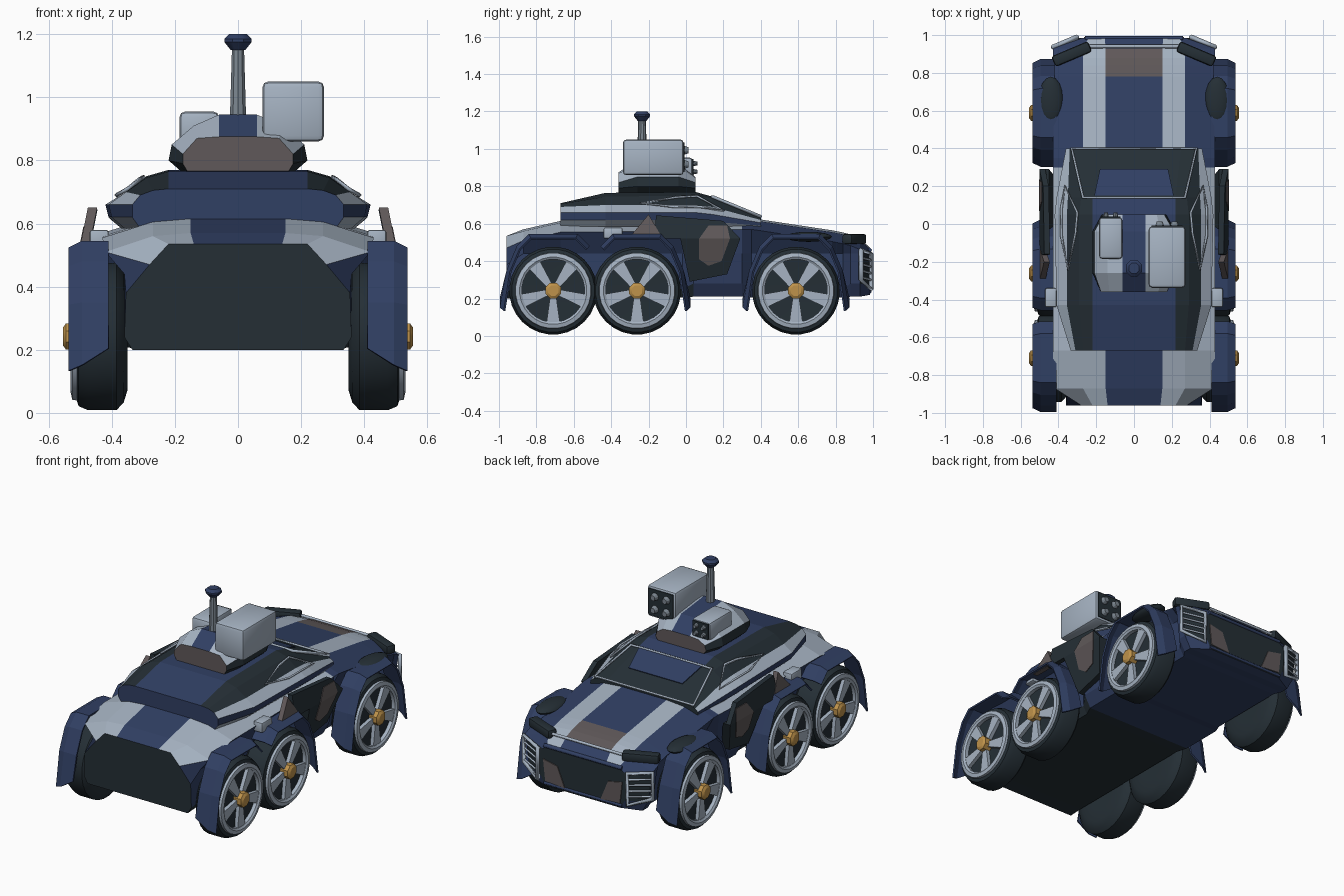
import bpy, bmesh, math
from mathutils import Vector, Matrix

if "Cube" in bpy.data.objects:
    bpy.data.objects.remove(bpy.data.objects["Cube"])

PALETTE = {
    "navy": (.03, .05, .125), "light_grey": (.38, .45, .54), "dark_slate": (.018, .028, .036),
    "taupe": (.115, .098, .1), "gold": (.52, .29, .07), "mid_grey": (.2, .24, .28),
}
NAMES = list(PALETTE)
MATS = []
for mat_name, rgb in PALETTE.items():
    mat = bpy.data.materials.new(mat_name)
    mat.use_nodes = True
    mat.diffuse_color = (*rgb, 1)
    mat.node_tree.nodes["Principled BSDF"].inputs["Base Color"].default_value = (*rgb, 1)
    MATS.append(mat)


def finish(name, bm, colour="navy", smooth=False):
    """Turn a bmesh into an object; a colour of None keeps per-face materials."""
    bmesh.ops.recalc_face_normals(bm, faces=bm.faces[:])
    mesh = bpy.data.meshes.new(name)
    bm.to_mesh(mesh)
    bm.free()
    ob = bpy.data.objects.new(name, mesh)
    bpy.context.collection.objects.link(ob)
    for m in (MATS if colour is None else [MATS[NAMES.index(colour)]]):
        mesh.materials.append(m)
    if smooth:
        bpy.ops.object.select_all(action='DESELECT')
        ob.select_set(True)
        bpy.context.view_layer.objects.active = ob
        bpy.ops.object.shade_smooth_by_angle(angle=math.radians(35))
    return ob


def loft(name, sections, rule, ends):
    """Skin mirrored half sections along y; rule(strip, y) gives each strip's colour."""
    bm = bmesh.new()
    rings = []
    for y, half in sections:
        full = half + [(-x, z) for x, z in reversed(half)]
        rings.append([bm.verts.new((x, y, z)) for x, z in full])
    n = len(sections[0][1])
    for j in range(len(rings) - 1):
        mid = (sections[j][0] + sections[j + 1][0]) / 2
        for i in range(2 * n):
            k = (i + 1) % (2 * n)
            f = bm.faces.new((rings[j][i], rings[j][k], rings[j + 1][k], rings[j + 1][i]))
            f.material_index = NAMES.index(rule(i + 1 if i < n else 2 * n - 1 - i, mid))
    for ring, colour in zip((rings[0], rings[-1]), ends):
        bm.faces.new(ring).material_index = NAMES.index(colour)
    return finish(name, bm, None)


def lathe(name, profile, centre, colour, n=28, axis="x", side=1, close=False):
    """Revolve (along, radius) points round the x or z axis."""
    bm = bmesh.new()
    rings = []
    for a, r in profile:
        ring = []
        for i in range(n):
            t = math.tau * (i + .5) / n
            u, v = r * math.cos(t), r * math.sin(t)
            p = (side * a, u, v) if axis == "x" else (u, v, a)
            ring.append(bm.verts.new(Vector(p) + Vector(centre)))
        rings.append(ring)
    pairs = list(zip(rings, rings[1:])) + ([(rings[-1], rings[0])] if close else [])
    for a, b in pairs:
        for i in range(n):
            bm.faces.new((a[i], a[(i + 1) % n], b[(i + 1) % n], b[i]))
    if not close:
        bm.faces.new(rings[0])
        bm.faces.new(rings[-1])
    return finish(name, bm, colour, True)


def prism(name, points, offset, colour):
    bm = bmesh.new()
    face = bm.faces.new([bm.verts.new(p) for p in points])
    moved = bmesh.ops.extrude_face_region(bm, geom=[face])["geom"]
    bmesh.ops.translate(bm, vec=offset, verts=[v for v in moved if isinstance(v, bmesh.types.BMVert)])
    if face.is_valid is False or len(bm.faces) < len(points) + 2:
        bm.faces.new([v for v in bm.verts][:len(points)])
    return finish(name, bm, colour)


def box(name, centre, size, colour, bevel=0, turn=0):
    bm = bmesh.new()
    place = Matrix.Translation(centre) @ Matrix.Rotation(turn, 4, 'Z') @ Matrix.Diagonal((*size, 1))
    bmesh.ops.create_cube(bm, size=1, matrix=place)
    if bevel:
        bmesh.ops.bevel(bm, geom=bm.edges[:], offset=bevel, segments=2, affect='EDGES', profile=.5)
    return finish(name, bm, colour, bool(bevel))


def tube(name, points, radius, colour, cyclic=False):
    curve = bpy.data.curves.new(name, 'CURVE')
    curve.dimensions = '3D'
    curve.bevel_depth, curve.bevel_resolution = radius, 0
    curve.use_fill_caps = True
    spline = curve.splines.new('POLY')
    spline.points.add(len(points) - 1)
    for p, co in zip(spline.points, points):
        p.co = (*co, 1)
    spline.use_cyclic_u = cyclic
    helper = bpy.data.objects.new(name + "_path", curve)
    bm = bmesh.new()
    mesh = bpy.data.meshes.new_from_object(helper)
    bm.from_mesh(mesh)
    bpy.data.objects.remove(helper)
    for f in bm.faces:
        f.material_index = 0
    return finish(name, bm, colour)


# Hull: rear deck, body between the axles, hood and nose
narrow = [(.36, .44), (.36, .25), (.335, .205)]
wide = [(.42, .44), (.4, .28), (.36, .21)]


def deck(y, top, shoulder, lower):
    return y, [(.15, top), (.27, top - .01), (shoulder, top - .06)] + lower


def hull_rule(strip, y):
    if strip == 0:
        return "taupe" if .78 < y < .93 else "navy"
    if strip == 1 or (strip == 2 and y < .2):
        return "light_grey"
    if strip in (3, 4) and y > .93:
        return "dark_slate"
    return "dark_slate" if strip > 4 and y < .1 else "navy"


loft("hull", [
    (-.96, [(.14, .535), (.22, .535), (.28, .47), (.355, .38), (.36, .24), (.335, .2)]),
    deck(-.87, .57, .42, narrow), deck(-.67, .615, .43, narrow), deck(-.02, .62, .43, narrow),
    deck(.04, .62, .43, wide), deck(.3, .63, .43, wide), deck(.35, .63, .43, narrow),
    deck(.78, .565, .42, narrow), deck(.84, .553, .42, narrow), deck(.88, .543, .43, wide),
    deck(.93, .522, .43, wide),
    (.985, [(.155, .47), (.24, .465), (.27, .44), (.29, .4), (.28, .27), (.25, .22)]),
], hull_rule, ("dark_slate", "dark_slate"))

# Cabin with dark upper sides, light waist and dark windscreen
CABIN = ("navy", "dark_slate", "dark_slate", "light_grey", "navy", "light_grey", "navy")
loft("cabin", [
    (-.67, [(.22, .71), (.27, .705), (.31, .69), (.335, .66), (.335, .62), (.31, .585)]),
    (-.43, [(.22, .765), (.29, .745), (.355, .7), (.41, .66), (.4, .62), (.36, .585)]),
    (.05, [(.22, .77), (.29, .75), (.355, .7), (.42, .66), (.41, .62), (.37, .585)]),
    (.14, [(.22, .745), (.28, .735), (.35, .69), (.41, .65), (.4, .61), (.37, .585)]),
    (.4, [(.25, .635), (.32, .63), (.34, .62), (.36, .605), (.36, .59), (.35, .57)]),
], lambda s, y: "dark_slate" if s == 0 and y > .14 else CABIN[s], ("navy", "dark_slate"))
tube("windscreen_frame", [(-.27, .14, .745), (.27, .14, .745), (.33, .4, .638), (-.33, .4, .638)],
     .009, "light_grey", True)
prism("windscreen_patch", [(-.21, .15, .743), (.21, .15, .743), (.18, .29, .684), (-.18, .29, .684)],
      (0, .002, .005), "navy")

# Turret, mast and launcher pods
TURRET = ("navy", "light_grey", "light_grey", "dark_slate", "dark_slate", "navy")
loft("turret", [
    (-.36, [(.06, .875), (.13, .87), (.175, .82), (.175, .79), (.16, .765)]),
    (-.26, [(.06, .945), (.14, .91), (.21, .85), (.22, .8), (.18, .765)]),
    (-.04, [(.06, .92), (.14, .9), (.21, .85), (.22, .8), (.18, .765)]),
    (.05, [(.06, .85), (.12, .845), (.16, .82), (.17, .79), (.15, .765)]),
], lambda s, y: TURRET[s], ("taupe", "taupe"))
lathe("mast", [(.9, .028), (1.16, .02)], (0, -.235, 0), "mid_grey", 10, "z")
lathe("mast_head", [(1.15, .025), (1.175, .047), (1.185, .047), (1.2, .03)], (0, -.235, 0), "navy", 8, "z")


def pod(name, centre, size, tip):
    x, y, z = centre
    front = y + size[1] / 2
    box(name, centre, size, "light_grey", .018)
    box(name + "_face", (x, front, z), (size[0] * .84, .008, size[2] * .84), "dark_slate")
    for sx in (-1, 1):
        for sz in (-1, 1):
            spot = bmesh.new()
            place = Matrix.Translation((x + sx * size[0] * .2, front + .012, z + sz * size[2] * .2))
            bmesh.ops.create_cone(spot, cap_ends=True, segments=10, radius1=tip, radius2=tip * .6,
                                  depth=.03, matrix=place @ Matrix.Rotation(-math.pi / 2, 4, 'X'))
            finish(name + "_tip", spot, "mid_grey")


pod("large_pod", (.175, -.175, .955), (.195, .325, .19), .026)
pod("small_pod", (-.123, -.075, .9), (.125, .22, .11), .016)

# Wheels: tyre, rim ring, five spokes and hub
TYRE = [(.35, .1), (.35, .17), (.362, .21), (.385, .235), (.475, .235), (.505, .222), (.515, .19),
        (.5, .18), (.495, .05)]
RING = [(.5, .168), (.522, .168), (.53, .18), (.525, .202), (.5, .205)]
ARCH = [(-.285, -.125), (-.25, .1), (-.195, .23), (-.13, .295), (.13, .295), (.195, .23), (.25, .1), (.285, -.125)]


def wheel(name, y, s):
    hub = Vector((0, y, .242))
    lathe(name + "_tyre", TYRE, hub, "dark_slate", 28, side=s)
    lathe(name + "_ring", RING, hub, "light_grey", 28, side=s, close=True)
    lathe(name + "_hub", [(.49, .045), (.545, .045), (.555, .03)], hub, "gold", 8, side=s)
    for i in range(5):
        turn = Matrix.Rotation(math.tau * i / 5, 4, 'X')
        shape = [(-.016, -.03), (.016, -.03), (.036, -.172), (-.036, -.172)]
        prism(name + "_spoke", [hub + turn @ Vector((s * .498, a, b)) for a, b in shape],
              (s * .022, 0, 0), "light_grey")


def fender(name, y, s, path):
    """Bent sheet over a wheel, with an outer lip and slanted flap tips."""
    bm = bmesh.new()
    rows = []
    for a, b in path:
        rise = .08 if b < 0 else 0
        rows.append([bm.verts.new((s * x, y + a * k, .25 + b * k + r))
                     for x, k, r in ((.41, 1, rise), (.495, 1, rise / 3), (.537, .93, 0))])
    for p, q in zip(rows, rows[1:]):
        for i in range(2):
            bm.faces.new((p[i], p[i + 1], q[i + 1], q[i]))
    ob = finish(name, bm, "navy")
    ob.modifiers.new("thickness", 'SOLIDIFY').thickness = .01


def door_x(z):
    return .5 - .2 * max(z - .52, 0) - .3 * max(.52 - z, 0)


def side_plate(name, s, outline, depth, lift, colour):
    prism(name, [(s * (door_x(z) + lift), y, z) for y, z in outline], (-s * depth, 0, 0), colour)


for s in (1, -1):
    side = "left" if s > 0 else "right"
    for spot, y, path in (("rear", -.71, ARCH[:6]), ("middle", -.262, ARCH[2:]), ("front", .588, ARCH)):
        wheel(f"{side}_{spot}_wheel", y, s)
        fender(f"{side}_{spot}_fender", y, s, path)

    # Side armour panels with camouflage patches, split at the fold line
    side_plate(side + "_door_upper", s, [(-.17, .52), (-.16, .645), (.2, .615), (.29, .52)], .03, 0, "dark_slate")
    side_plate(side + "_door_lower", s, [(-.03, .52), (.29, .52), (.22, .33), (.02, .29)], .05, 0, "dark_slate")
    side_plate(side + "_patch_upper", s, [(.07, .52), (.12, .59), (.22, .59), (.235, .52)], .006, .004, "taupe")
    side_plate(side + "_patch_lower", s, [(.07, .52), (.235, .52), (.19, .4), (.12, .375), (.07, .41)],
               .006, .004, "taupe")
    side_plate(side + "_rear_patch", s, [(-.3, .53), (-.2, .65), (-.13, .53)], .03, .002, "taupe")
    box(side + "_side_box", (s * .44, -.39, .55), (.06, .1, .06), "light_grey", .008)

    # Dark wheel-arch dome beside the hood
    dome = bmesh.new()
    bmesh.ops.create_uvsphere(dome, u_segments=16, v_segments=8, radius=1,
                              matrix=Matrix.Translation((s * .44, .655, .53)) @ Matrix.Diagonal((.065, .125, .027, 1)))
    finish(side + "_arch_dome", dome, "dark_slate", True)

    # Side window trim
    tube(side + "_window_trim", [(s * .35, -.24, .71), (s * .31, -.05, .742), (s * .3, .06, .748),
                                 (s * .365, .2, .67), (s * .385, .08, .69), (s * .385, -.06, .69)],
         .007, "light_grey", True)

    # Nose corner lights: frame, slats and hooded lamp
    inner, outer = Vector((s * .3, .99, 0)), Vector((s * .43, .935, 0))
    up = Vector((0, 0, 1))
    tube(side + "_light_frame", [inner + up * .44, outer + up * .46, outer + up * .3, inner + up * .25],
         .014, "light_grey", True)
    for i in range(4):
        z = .3 + i * .035
        tube(side + "_light_slat", [inner + up * z, outer + up * (z + .015)], .007, "light_grey")
    box(side + "_lamp", (s * .33, .9, .518), (.21, .06, .055), "dark_slate", .014, -s * .4)
    prism(side + "_nose_patch", [(s * x, .984, z) for x, z in ((.12, .24), (.25, .25), (.265, .38), (.17, .36))],
          (0, .006, 0), "taupe")

# Nose trim bars
tube("hood_trim", [(-.25, .94, .52), (.25, .94, .52)], .01, "light_grey")
tube("bumper_bar", [(-.26, .982, .46), (.26, .982, .46)], .014, "navy")
tube("lower_bumper", [(-.26, .98, .235), (.26, .98, .235)], .014, "navy")
